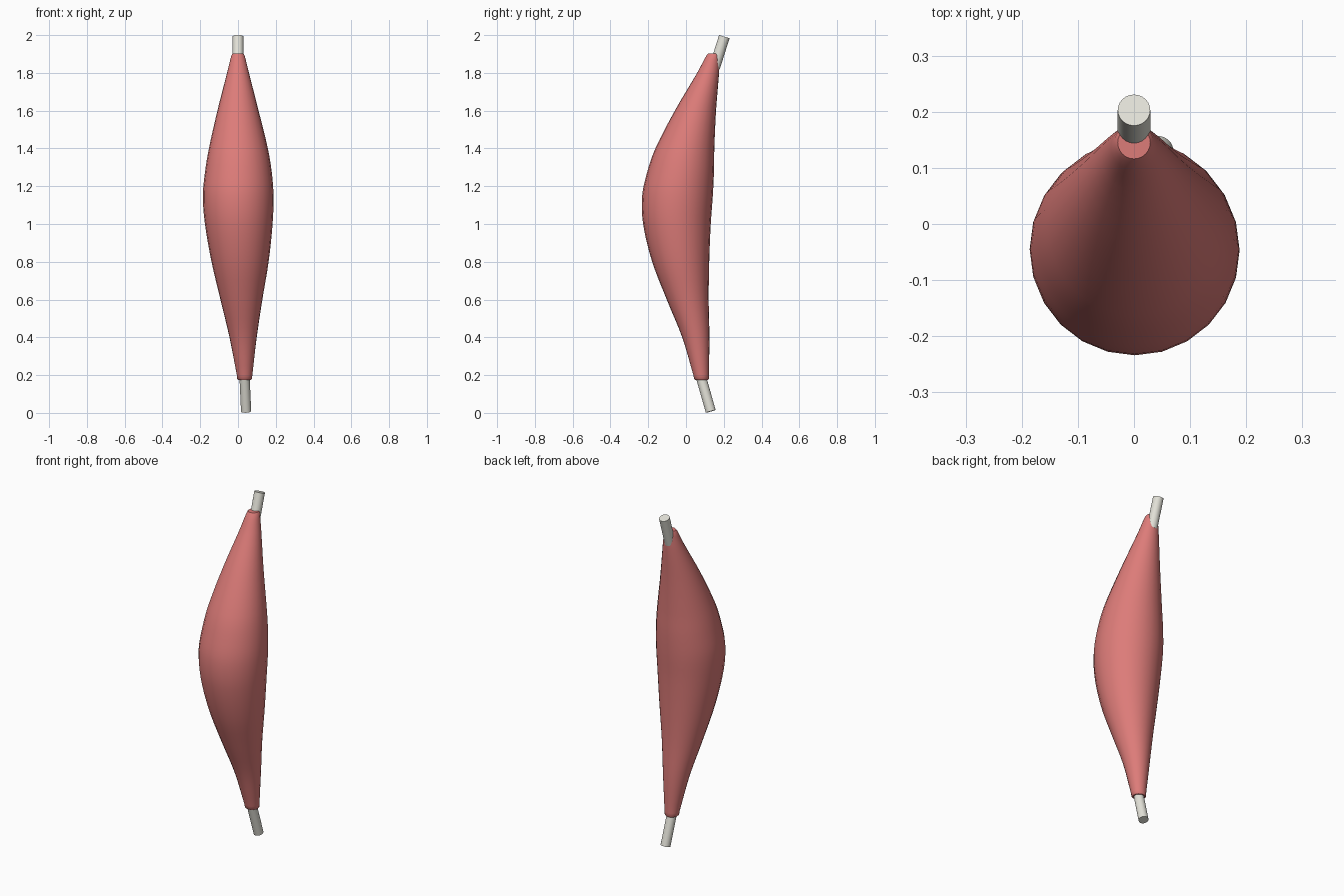
import bpy, bmesh, math
from mathutils import Vector

if "Cube" in bpy.data.objects:
    bpy.data.objects.remove(bpy.data.objects["Cube"])

SIDES = 24


def material(name, color):
    m = bpy.data.materials.new(name)
    m.diffuse_color = color
    m.use_nodes = True
    m.node_tree.nodes["Principled BSDF"].inputs["Base Color"].default_value = m.diffuse_color
    return m


def loft(name, rings, mat):
    """Skin a list of (centre, radius, u axis, v axis) rings and cap both ends."""
    bm = bmesh.new()
    loops = []
    for c, r, u, v in rings:
        loops.append([bm.verts.new(c + (u * math.cos(a) + v * math.sin(a)) * r)
                      for a in (2 * math.pi * i / SIDES for i in range(SIDES))])
    for a, b in zip(loops, loops[1:]):
        for i in range(SIDES):
            j = (i + 1) % SIDES
            bm.faces.new((a[i], a[j], b[j], b[i]))
    bm.faces.new(loops[0][::-1])
    bm.faces.new(loops[-1])
    bmesh.ops.recalc_face_normals(bm, faces=bm.faces)
    me = bpy.data.meshes.new(name)
    bm.to_mesh(me)
    bm.free()
    ob = bpy.data.objects.new(name, me)
    bpy.context.collection.objects.link(ob)
    me.materials.append(mat)
    bpy.ops.object.select_all(action='DESELECT')
    ob.select_set(True)
    bpy.context.view_layer.objects.active = ob
    bpy.ops.object.shade_smooth_by_angle(angle=math.radians(40))
    return ob


def smooth_path(keys, steps):
    """Hermite curve through the keys, with slopes measured against z."""
    pts = [Vector(k) for k in keys]
    n = len(pts)
    slope = [(pts[min(i + 1, n - 1)] - pts[max(i - 1, 0)]) /
             (pts[min(i + 1, n - 1)][2] - pts[max(i - 1, 0)][2]) for i in range(n)]
    out = []
    for i in range(n - 1):
        h = pts[i + 1][2] - pts[i][2]
        for s in range(steps):
            t = s / steps
            out.append(pts[i] * (2*t**3 - 3*t**2 + 1) + slope[i] * h * (t**3 - 2*t**2 + t)
                       + pts[i + 1] * (3*t**2 - 2*t**3) + slope[i + 1] * h * (t**3 - t**2))
    return out + [pts[-1]]


def tendon(name, start, end, radius, mat):
    a, b = Vector(start), Vector(end)
    d = (b - a).normalized()
    u = d.cross(Vector((0, 1, 0))).normalized()
    v = d.cross(u)
    return loft(name, [(a, radius, u, v), (b, radius, u, v)], mat)


red = material("muscle_red", (0.72, 0.2, 0.19, 1))
ivory = material("tendon_ivory", (0.77, 0.76, 0.69, 1))

# Muscle belly: centre x, centre y, height, radius
keys = [(0.035, 0.080, 0.20, 0.041), (0.027, 0.052, 0.40, 0.072),
        (0.018, 0.009, 0.60, 0.111), (0.011, -0.028, 0.80, 0.151),
        (0.004, -0.048, 1.00, 0.179), (0.001, -0.045, 1.15, 0.187),
        (0.002, -0.028, 1.28, 0.176), (0.002, -0.006, 1.40, 0.156),
        (0.0, 0.050, 1.60, 0.109), (0.0, 0.117, 1.80, 0.058), (0.0, 0.137, 1.87, 0.041)]
path = [(c[0], c[1], c[2], c[3]) for c in smooth_path([(x, y, z, r) for x, y, z, r in keys], 4)]
# Rounded lips at both ends
path = [(0.035, 0.083, 0.175, 0.034), (0.035, 0.082, 0.18, 0.039)] + path + \
       [(0, 0.144, 1.893, 0.035), (0, 0.145, 1.902, 0.029)]
X, Y = Vector((1, 0, 0)), Vector((0, 1, 0))
loft("muscle_belly", [(Vector(p[:3]), p[3], X, Y) for p in path], red)

# Tendons at each end, tilted towards the back
tendon("upper_tendon", (0, 0.150, 1.825), (0, 0.203, 1.992), 0.029, ivory)
tendon("lower_tendon", (0.034, 0.075, 0.205), (0.043, 0.131, 0.008), 0.027, ivory)
